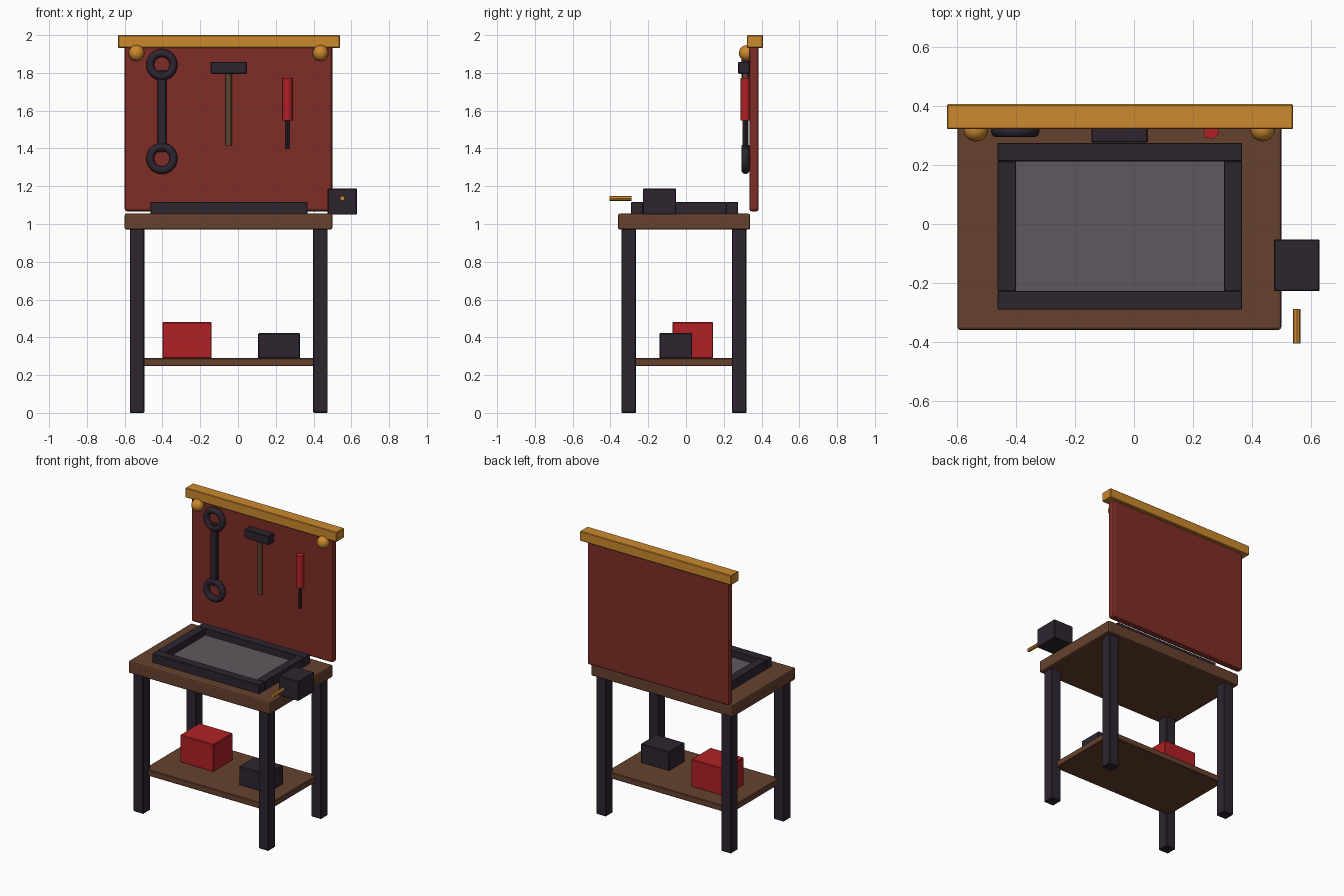
import bpy, math

if "Cube" in bpy.data.objects:
    bpy.data.objects.remove(bpy.data.objects["Cube"])


def mat(name, rgb):
    m = bpy.data.materials.new(name)
    m.diffuse_color = (*rgb, 1)
    m.use_nodes = True
    m.node_tree.nodes["Principled BSDF"].inputs["Base Color"].default_value = m.diffuse_color
    return m


GOLD = mat("golden wood", (0.60, 0.25, 0.027))
BOARD = mat("brick red", (0.216, 0.027, 0.019))
WOOD = mat("brown wood", (0.133, 0.053, 0.027))
DARK = mat("dark iron", (0.027, 0.018, 0.030))
RED = mat("bright red", (0.434, 0.015, 0.018))
HANDLE = mat("handle wood", (0.107, 0.058, 0.027))
GREY = mat("grey sheet", (0.114, 0.098, 0.112))


def finish(name, m):
    o = bpy.context.object
    o.name = name
    o.data.materials.append(m)
    return o


def box(name, m, x0, x1, y0, y1, z0, z1, bevel=0.004, seg=1):
    bpy.ops.mesh.primitive_cube_add(size=1, location=((x0 + x1) / 2, (y0 + y1) / 2, (z0 + z1) / 2))
    o = finish(name, m)
    o.scale = (x1 - x0, y1 - y0, z1 - z0)
    bpy.ops.object.transform_apply(location=False, rotation=False, scale=True)
    if bevel:
        b = o.modifiers.new("bevel", "BEVEL")
        b.width = bevel
        b.segments = seg
    return o


def rod(name, m, loc, r, length, rot=(0, 0, 0), sides=12):
    bpy.ops.mesh.primitive_cylinder_add(vertices=sides, radius=r, depth=length, location=loc, rotation=rot)
    o = finish(name, m)
    bpy.ops.object.shade_smooth_by_angle(angle=math.radians(40))
    return o


# Bench: top, legs, lower shelf
box("bench_top", WOOD, -0.60, 0.50, -0.36, 0.34, 0.97, 1.055, 0.01, 2)
for sx, x in (("left", -0.573), ("right", 0.398)):
    for sy, y in (("front", -0.342), ("back", 0.243)):
        box(f"{sy}_{sx}_leg", DARK, x, x + 0.077, y, y + 0.077, 0, 0.975)
box("lower_shelf", WOOD, -0.53, 0.43, -0.285, 0.265, 0.247, 0.29)

# Boxes on the shelf
box("red_toolbox", RED, -0.40, -0.14, -0.072, 0.143, 0.288, 0.48)
box("dark_toolbox", DARK, 0.107, 0.328, -0.14, 0.033, 0.288, 0.422)

# Tray frame and sheet on the bench
box("tray_front", DARK, -0.463, 0.367, -0.29, -0.228, 1.052, 1.117, 0.002)
box("tray_back", DARK, -0.463, 0.367, 0.213, 0.275, 1.052, 1.117, 0.002)
box("tray_left", DARK, -0.463, -0.401, -0.228, 0.213, 1.052, 1.117, 0.002)
box("tray_right", DARK, 0.305, 0.367, -0.228, 0.213, 1.052, 1.117, 0.002)
box("tray_sheet", GREY, -0.403, 0.307, -0.23, 0.215, 1.05, 1.07, 0)

# Vise at the right edge, with its handle
box("vise_body", DARK, 0.475, 0.63, -0.228, -0.052, 1.05, 1.187)
rod("vise_handle", GOLD, (0.553, -0.347, 1.136), 0.013, 0.116, (math.pi / 2, 0, 0), 8)

# Back board, top rail and round lamps
box("back_board", BOARD, -0.60, 0.50, 0.335, 0.385, 1.066, 1.95, 0.015, 2)
box("top_rail", GOLD, -0.635, 0.54, 0.322, 0.407, 1.932, 2.0)
for n, x in (("left", -0.537), ("right", 0.437)):
    bpy.ops.mesh.primitive_uv_sphere_add(segments=16, ring_count=10, radius=0.042, location=(x, 0.322, 1.905))
    finish(n + "_knob", GOLD)
    bpy.ops.object.shade_smooth()

# Ring spanner
for n, z in (("top", 1.843), ("bottom", 1.347)):
    bpy.ops.mesh.primitive_torus_add(major_radius=0.062, minor_radius=0.021, major_segments=24, minor_segments=10,
                                     location=(-0.403, 0.315, z), rotation=(math.pi / 2, 0, 0))
    finish("spanner_" + n + "_ring", DARK)
    bpy.ops.object.shade_smooth()
box("spanner_shaft", DARK, -0.427, -0.379, 0.302, 0.33, 1.38, 1.813)

# Hammer
box("hammer_head", DARK, -0.145, 0.047, 0.276, 0.337, 1.795, 1.858)
rod("hammer_handle", HANDLE, (-0.05, 0.315, 1.61), 0.017, 0.39)

# Screwdriver
rod("screwdriver_handle", RED, (0.262, 0.315, 1.661), 0.026, 0.226)
rod("screwdriver_blade", DARK, (0.262, 0.315, 1.478), 0.010, 0.16, sides=8)
